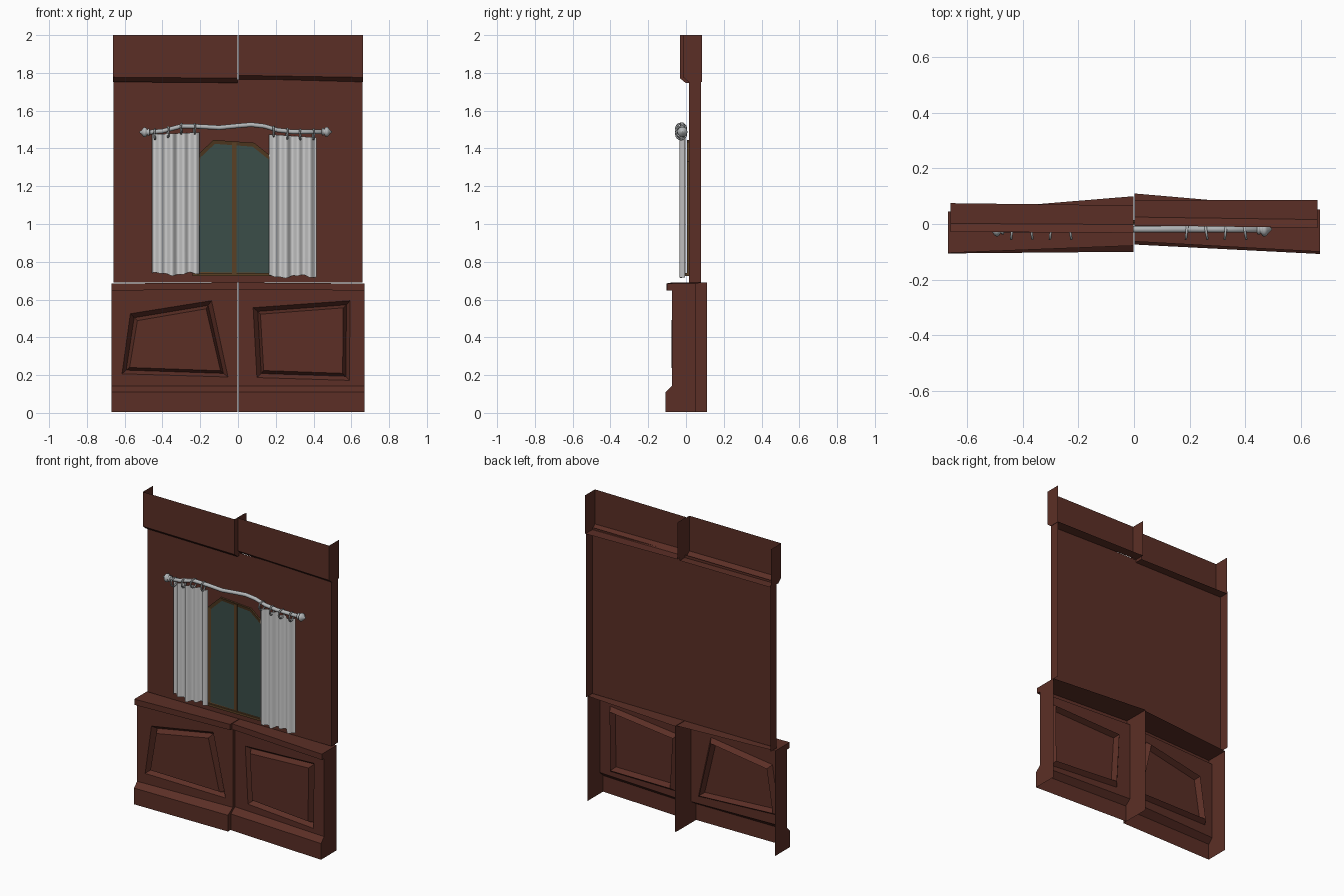
import bpy, bmesh, math
from mathutils import Vector

if "Cube" in bpy.data.objects:
    bpy.data.objects.remove(bpy.data.objects["Cube"])


def material(name, rgb):
    m = bpy.data.materials.new(name)
    m.diffuse_color = (*rgb, 1)
    m.use_nodes = True
    m.node_tree.nodes["Principled BSDF"].inputs["Base Color"].default_value = m.diffuse_color
    return m


WOOD = material("red brown wood", (0.105, 0.028, 0.019))
FRAME = material("window frame brown", (0.10, 0.050, 0.018))
GLASS = material("green glass", (0.043, 0.075, 0.066))
CLOTH = material("white cloth", (0.62, 0.62, 0.62))
METAL = material("grey metal", (0.45, 0.47, 0.48))


def finish(bm, name, mats, smooth=False, recalc=True):
    if recalc:
        bmesh.ops.recalc_face_normals(bm, faces=bm.faces[:])
    me = bpy.data.meshes.new(name)
    bm.to_mesh(me)
    bm.free()
    ob = bpy.data.objects.new(name, me)
    bpy.context.collection.objects.link(ob)
    for m in mats:
        me.materials.append(m)
    if smooth:
        for p in me.polygons:
            p.use_smooth = True
    return ob


def sheet(name, x0, x1, prof0, prof1, back0, back1, panel=None, field=None):
    """Open-backed moulding: profile (y, z) lofted from x0 to x1, with end caps."""
    bm = bmesh.new()
    a = [bm.verts.new((x0, y, z)) for y, z in prof0]
    b = [bm.verts.new((x1, y, z)) for y, z in prof1]
    for i in range(len(a) - 1):
        if i != field:
            bm.faces.new((a[i], a[i + 1], b[i + 1], b[i]))
    bm.faces.new(a + [bm.verts.new((x0, y, z)) for y, z in back0])
    bm.faces.new([bm.verts.new((x1, y, z)) for y, z in reversed(back1)] + b[::-1])
    if panel:
        # crooked raised panel set in the flat field
        ya, yb = prof0[field][0], prof1[field][0]
        q = [bm.verts.new((x, ya + (yb - ya) * (x - x0) / (x1 - x0), z)) for x, z in panel]
        o = [a[field + 1], b[field + 1], b[field], a[field]]
        for i in range(4):
            j = (i + 1) % 4
            bm.faces.new((o[i], o[j], q[j], q[i]))
        f = bm.faces.new(q)
        f.normal_update()
        bmesh.ops.inset_individual(bm, faces=[f], thickness=0.03, depth=-0.03)
        f.normal_update()
        bmesh.ops.inset_individual(bm, faces=[f], thickness=0.022, depth=0.036)
    return finish(bm, name, [WOOD])


# Upper wall
wall = [(0.015, 1.765), (0.015, 0.69)]
wall_back = [(0.08, 0.69), (0.08, 1.765)]
sheet("wall", -0.66, 0.66, wall, wall, wall_back, wall_back)


# Cornice, two slightly misaligned halves
def cornice(front, zf, back):
    return ([(front, 2), (front, zf), (front + 0.03, zf - 0.025), (back, zf - 0.025)], [(back, 2)])


for name, x0, x1, e0, e1 in (
        ("cornice_left", -0.662, -0.002, cornice(-0.028, 1.777, 0.075), cornice(-0.032, 1.772, 0.067)),
        ("cornice_right", 0.002, 0.662, cornice(-0.005, 1.787, 0.086), cornice(-0.014, 1.776, 0.086))):
    sheet(name, x0, x1, e0[0], e1[0], e0[1], e1[1])


# Wainscot, two crooked halves
def wainscot(back, lip, field, base, top=0.69):
    return ([(back, top), (lip, top), (lip, top - 0.037), (field, top - 0.037), (field, 0.142),
             (base, 0.11), (base, 0.005)], [(back, 0.005)])


for name, x0, x1, e0, e1, panel in (
        ("wainscot_left", -0.67, -0.002,
         wainscot(0.045, -0.104, -0.075, -0.106, 0.685), wainscot(0.1, -0.078, -0.05, -0.1),
         [(-0.614, 0.207), (-0.053, 0.19), (-0.14, 0.594), (-0.57, 0.525)]),
        ("wainscot_right", 0.002, 0.67,
         wainscot(0.11, -0.063, -0.035, -0.074), wainscot(0.052, -0.1, -0.075, -0.108, 0.685),
         [(0.1, 0.187), (0.59, 0.172), (0.593, 0.594), (0.08, 0.557)])):
    sheet(name, x0, x1, e0[0], e1[0], e0[1], e1[1], panel, 3)

# Window: arched frame with recessed glass
bm = bmesh.new()
outline = [(-0.22, 0.73), (0.21, 0.725), (0.21, 1.33), (0.085, 1.43), (-0.13, 1.445), (-0.22, 1.36)]
pane = bm.faces.new([bm.verts.new((x, 0.004, z)) for x, z in outline])
rim = [bm.verts.new((x, 0.015, z)) for x, z in outline]
front = pane.verts[:]
for i in range(6):
    j = (i + 1) % 6
    bm.faces.new((front[i], rim[i], rim[j], front[j]))
pane.normal_update()
bmesh.ops.inset_individual(bm, faces=[pane], thickness=0.022, depth=-0.006)
pane.material_index = 1
finish(bm, "window", [FRAME, GLASS], recalc=False)


def box(name, x0, x1, y0, y1, z0, z1, mat):
    bm = bmesh.new()
    bmesh.ops.create_cube(bm, size=1)
    for v in bm.verts:
        v.co = ((x0, x1)[v.co.x > 0], (y0, y1)[v.co.y > 0], (z0, z1)[v.co.z > 0])
    return finish(bm, name, [mat])


box("window_mullion", -0.033, -0.009, 0.004, 0.012, 0.74, 1.432, FRAME)
box("window_sill", -0.24, 0.21, -0.002, 0.015, 0.725, 0.74, FRAME)


# Curtains with soft folds
def curtain(name, x0, x1, top0, top1, bottom, phase):
    bm = bmesh.new()
    cols, rows = 40, 6
    grid = []
    for i in range(cols + 1):
        t = i / cols
        w = math.sin(t * math.tau * 4 + phase)
        y = -0.018 + 0.012 * w + 0.004 * math.sin(t * 11 + phase)
        zt = top0 + (top1 - top0) * t
        zb = bottom + 0.007 * math.sin(t * 9 + phase) + 0.003 * w
        grid.append([bm.verts.new((x0 + (x1 - x0) * t, y, zb + (zt - zb) * r / rows))
                     for r in range(rows + 1)])
    for i in range(cols):
        for r in range(rows):
            bm.faces.new((grid[i][r], grid[i + 1][r], grid[i + 1][r + 1], grid[i][r + 1]))
    finish(bm, name, [CLOTH], smooth=True, recalc=False)


curtain("curtain_left", -0.455, -0.205, 1.475, 1.485, 0.735, 0.5)
curtain("curtain_right", 0.165, 0.415, 1.475, 1.458, 0.722, 2.0)

# Bent curtain rod
ROD_Y = -0.019
path = [(-0.48, 1.485), (-0.40, 1.492), (-0.30, 1.518), (-0.2, 1.516), (-0.1, 1.51), (0.0, 1.52),
        (0.07, 1.526), (0.14, 1.518), (0.21, 1.497), (0.29, 1.488), (0.46, 1.488)]


def rod_z(x):
    for (xa, za), (xb, zb) in zip(path, path[1:]):
        if xa <= x <= xb:
            return za + (zb - za) * (x - xa) / (xb - xa)


def lathe(name, stations, seg=12):
    """Rings around the x axis: (x, z centre, radius)."""
    bm = bmesh.new()
    rings = [[bm.verts.new((x, ROD_Y + r * math.cos(math.tau * k / seg), z + r * math.sin(math.tau * k / seg)))
              for k in range(seg)] for x, z, r in stations]
    for p, q in zip(rings, rings[1:]):
        for k in range(seg):
            bm.faces.new((p[k], p[(k + 1) % seg], q[(k + 1) % seg], q[k]))
    bm.faces.new(rings[0])
    bm.faces.new(rings[-1][::-1])
    finish(bm, name, [METAL], smooth=True)


lathe("curtain_rod", [(x, z, 0.012) for x, z in path])

# Turned finials at both rod ends
knob = [(0, 0.012), (0.002, 0.019), (0.01, 0.019), (0.013, 0.013), (0.019, 0.024), (0.028, 0.027),
        (0.036, 0.022), (0.043, 0.012), (0.055, 0.002)]
lathe("finial_left", [(-0.467 - d, 1.486, r) for d, r in knob])
lathe("finial_right", [(0.443 + d, 1.488, r) for d, r in knob])

# Curtain rings
for n, x in enumerate((-0.44, -0.37, -0.30, -0.23, 0.19, 0.26, 0.33, 0.40)):
    bpy.ops.mesh.primitive_torus_add(major_radius=0.027, minor_radius=0.005, major_segments=16,
                                     minor_segments=6, location=(x, -0.026, rod_z(x) - 0.013),
                                     rotation=(0, math.pi / 2, 0.15 if n % 2 else -0.1))
    ring = bpy.context.object
    ring.name = f"curtain_ring_{n + 1}"
    ring.data.materials.append(METAL)
    bpy.ops.object.shade_smooth()
